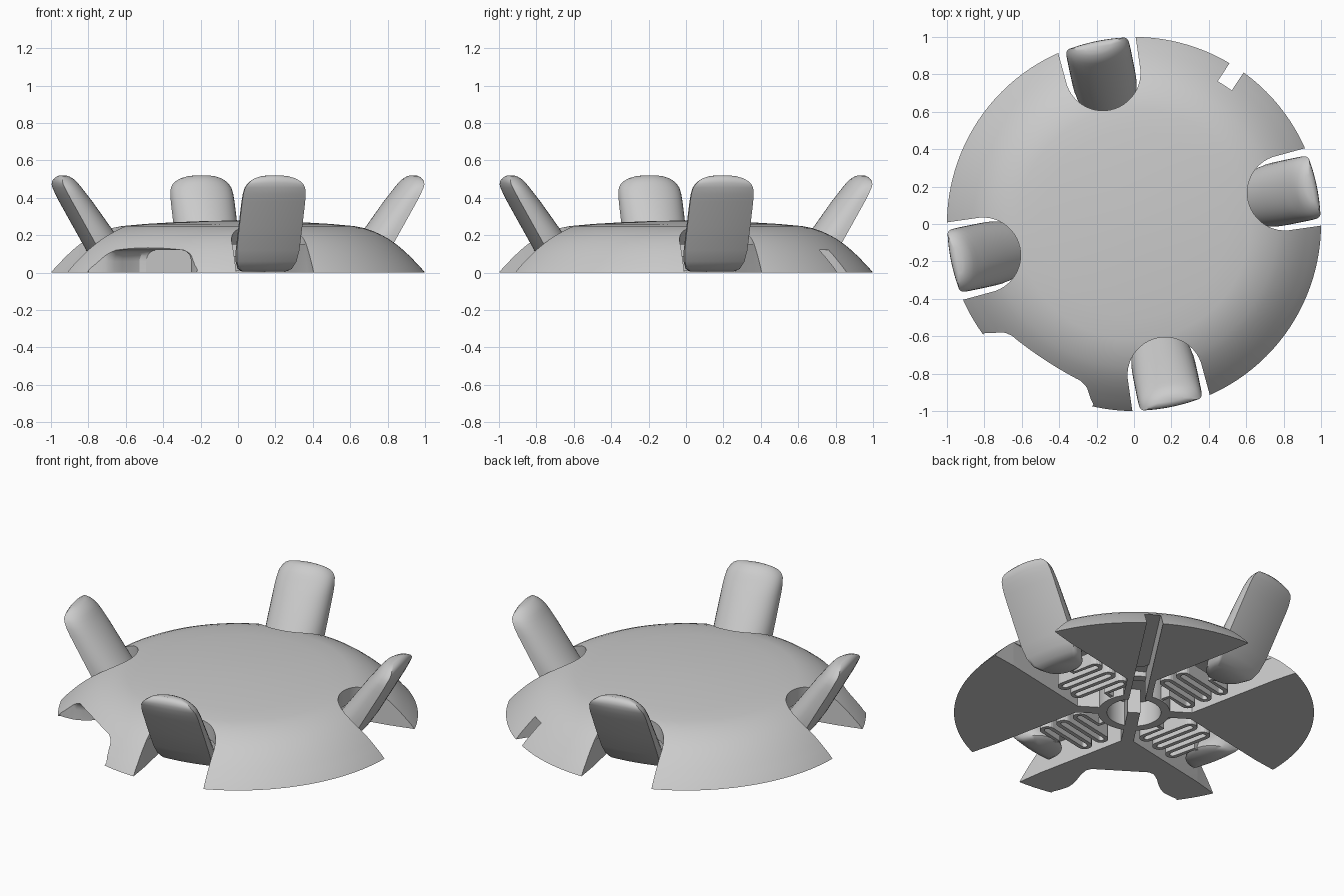
import bpy, bmesh
from math import sin, cos, pi, radians
from mathutils import Matrix

if "Cube" in bpy.data.objects:
    bpy.data.objects.remove(bpy.data.objects["Cube"], do_unlink=True)

grey = bpy.data.materials.new("light_grey")
grey.use_nodes = True
grey.diffuse_color = (0.6, 0.6, 0.6, 1)
grey.node_tree.nodes["Principled BSDF"].inputs["Base Color"].default_value = (0.6, 0.6, 0.6, 1)

ARMS = [11.7 + 90 * k for k in range(4)]     # paddle directions
NOTCH, MOUTH = 56.7, 236.7                   # sector with slit, sector with opening


def make(name, bm, angle=0):
    """Turn a bmesh into an object rotated about z."""
    bmesh.ops.rotate(bm, verts=bm.verts, matrix=Matrix.Rotation(radians(angle), 3, 'Z'))
    bmesh.ops.recalc_face_normals(bm, faces=bm.faces)
    mesh = bpy.data.meshes.new(name)
    bm.to_mesh(mesh)
    bm.free()
    mesh.materials.append(grey)
    ob = bpy.data.objects.new(name, mesh)
    bpy.context.collection.objects.link(ob)
    return ob


def loft(rings):
    """Closed solid through rings with equal point counts."""
    bm = bmesh.new()
    loops = [[bm.verts.new(p) for p in ring] for ring in rings]
    n = len(loops[0])
    for a, b in zip(loops, loops[1:]):
        for i in range(n):
            j = (i + 1) % n
            bm.faces.new((a[i], a[j], b[j], b[i]))
    bm.faces.new(loops[0][::-1])
    bm.faces.new(loops[-1])
    return bm


def prism(name, outline, z0, z1, angle=0):
    return make(name, loft([[(x, y, z) for x, y in outline] for z in (z0, z1)]), angle)


def circle(r, n=64):
    return [(r * cos(2 * pi * i / n), r * sin(2 * pi * i / n)) for i in range(n)]


def activate(ob):
    bpy.ops.object.select_all(action='DESELECT')
    ob.select_set(True)
    bpy.context.view_layer.objects.active = ob


def smooth(ob, angle=35):
    activate(ob)
    bpy.ops.object.shade_smooth_by_angle(angle=radians(angle))


def cut(ob, cutter):
    cutter.hide_render = True
    mod = ob.modifiers.new("cut", 'BOOLEAN')
    mod.operation, mod.solver, mod.object = 'DIFFERENCE', 'EXACT', cutter
    activate(ob)
    bpy.ops.object.modifier_apply(modifier=mod.name)
    bpy.data.objects.remove(cutter, do_unlink=True)


# Domed shell: lathed profile
profile = [(1, 0), (.975, .03), (.95, .056), (.92, .087), (.885, .12), (.85, .149),
           (.81, .178), (.77, .201), (.72, .223), (.67, .239), (.62, .249),
           (.5, .26), (.35, .269), (.2, .275), (.06, .278)]
dome = make("dome_shell", loft([[(x, y, z) for x, y in circle(r, 128)] for r, z in profile]))

# Paddle slots through the rim and spring channels underneath
HW = .202
CEILING = .15
for a in ARMS:
    arc = [(.825 - HW * cos(t), HW * sin(t)) for t in [pi * (i / 24 - .5) for i in range(25)]]
    cut(dome, prism("slot_cutter", [(1.2, -.225)] + arc + [(1.2, .225)], -.1, .5, a))
    cut(dome, prism("channel_cutter", [(.05, -HW), (.9, -HW), (.9, HW), (.05, HW)],
                    -.1, CEILING, a))
cut(dome, prism("core_cutter", circle(.3), -.1, CEILING))

# Slit running out to the rim
cut(dome, prism("slit_cutter", [(.1, -.045), (1.2, -.045), (1.2, .045), (.1, .045)],
                -.1, .12, NOTCH))


# Flared arch opening in the opposite sector
def arch(u, w, h, r=.06, n=6):
    ring = [(u, -w, -.1)]
    for side, start in ((-1, pi), (1, pi / 2)):
        for i in range(n + 1):
            t = start - pi / 2 * i / n
            ring.append((u, side * (w - r) + r * cos(t), h - r + r * sin(t)))
    return ring + [(u, w, -.1)]


flare = [(.65, .16, .12), (.67, .19, .12), (.72, .212, .12), (.78, .228, .12), (.83, .246, .12),
         (.86, .264, .122), (.875, .278, .14), (.89, .296, .17), (.91, .322, .2),
         (.925, .348, .2), (1.2, .352, .2)]
cut(dome, make("mouth_cutter", loft([arch(*f) for f in flare]), MOUTH))
smooth(dome, 30)

# Central hub ring
hub = prism("hub_ring", circle(.2), 0, CEILING + .01)
cut(hub, prism("hub_bore", circle(.15), -.1, CEILING))
cut(hub, prism("hub_gap", [(.05, -.045), (.4, -.045), (.4, .045), (.05, .045)], -.1, .12, NOTCH))
smooth(hub)

# Webs joining the hub to the sectors
for a in (NOTCH + 90, MOUTH, MOUTH + 90):
    start = .0 if a == MOUTH else .19
    prism("hub_web", [(start, -.035), (.4, -.035), (.4, .035), (start, .035)], 0, CEILING + .01, a)
for s in (-1, 1):
    prism("slit_web", [(.18, s * .045), (.4, s * .045), (.4, s * .08), (.18, s * .08)],
          0, CEILING + .01, NOTCH)


# Paddle: flat outer face, rounded inner face, leaning outward
def paddle_ring(z, outer, inner, hw, n=20):
    front = [-hw + 2 * hw * i / n for i in range(n + 1)]
    ring = [(outer - v * v / 2, v, z - v * v * max(0, z - .45) * 12) for v in front]
    corner = outer - hw * hw / 2
    for i in range(1, n):
        t = pi * i / n
        v = hw * cos(t)
        ring.append((corner - (corner - inner) * sin(t) ** .85, v,
                     z - v * v * max(0, z - .45) * 12))
    return ring


stations = [(.005, .69, .57, .115), (.02, .73, .55, .145), (.06, .768, .565, .163),
            (.12, .808, .61, .171), (.25, .882, .705, .172), (.38, .956, .8, .172),
            (.42, .977, .832, .17), (.455, .992, .86, .164), (.48, .998, .88, .153),
            (.5, .996, .9, .136), (.513, .986, .922, .112), (.52, .972, .94, .075)]
for a in ARMS:
    smooth(make("paddle", loft([paddle_ring(*s) for s in stations]), a), 50)


# Meander springs between hub and paddles
def meander(passes=6, start=.25, pitch=.058, reach=.13):
    pts = [(.18, 0), (start, 0)]
    for k in range(passes - 1):
        u, side = start + k * pitch, 1 if k % 2 == 0 else -1
        for i in range(9):
            t = pi * i / 8
            pts.append((u + pitch / 2 * (1 - cos(t)), side * (reach + pitch / 2 * sin(t))))
    return pts + [(start + (passes - 1) * pitch, 0), (.62, 0)]


for a in ARMS:
    bm = bmesh.new()
    rows = [[bm.verts.new((x, y, z)) for z in (.01, .09)] for x, y in meander()]
    for p, q in zip(rows, rows[1:]):
        bm.faces.new((p[0], q[0], q[1], p[1]))
    spring = make("meander_spring", bm, a)
    solid = spring.modifiers.new("thickness", 'SOLIDIFY')
    solid.thickness, solid.offset = .024, 0
